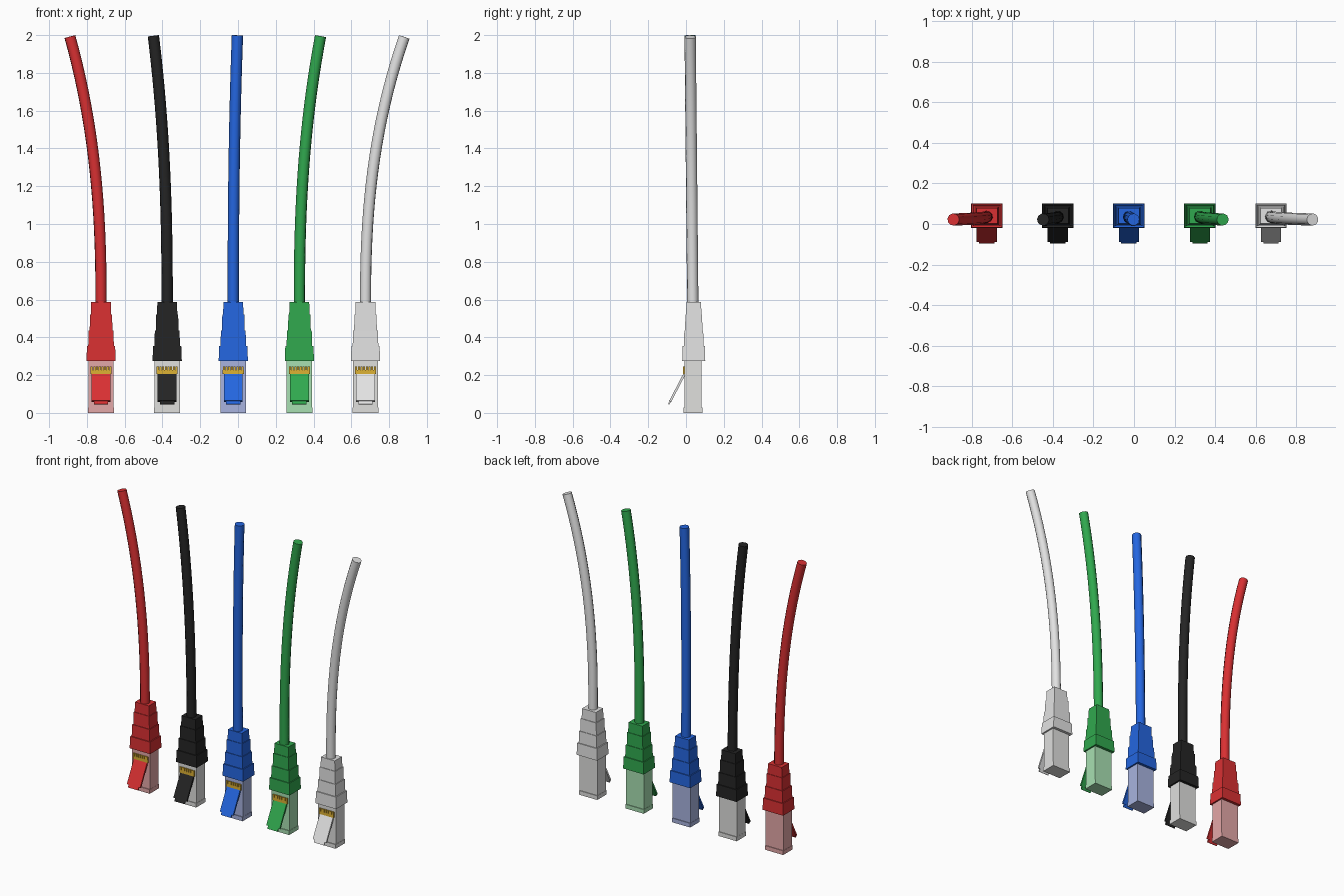
import bpy, bmesh, math
from mathutils import Vector

if "Cube" in bpy.data.objects:
    bpy.data.objects.remove(bpy.data.objects["Cube"])


def material(name, srgb):
    col = [(c / 255 / 12.92 if c < 11 else ((c / 255 + 0.055) / 1.055) ** 2.4) for c in srgb] + [1]
    m = bpy.data.materials.new(name)
    m.use_nodes = True
    m.diffuse_color = col
    m.node_tree.nodes["Principled BSDF"].inputs["Base Color"].default_value = col
    return m


red = material("red", (217, 48, 50))
black = material("black", (36, 36, 36))
blue = material("blue", (36, 102, 224))
green = material("green", (48, 168, 78))
white = material("white", (226, 226, 226))
gold = material("gold", (222, 178, 52))
clear = material("clear_grey", (224, 224, 222))
clear_red = material("clear_red", (228, 168, 168))
clear_blue = material("clear_blue", (168, 180, 224))
clear_green = material("clear_green", (168, 224, 178))


def make_object(name, bm, mat):
    bmesh.ops.recalc_face_normals(bm, faces=bm.faces)
    me = bpy.data.meshes.new(name)
    bm.to_mesh(me)
    bm.free()
    me.materials.append(mat)
    ob = bpy.data.objects.new(name, me)
    bpy.context.collection.objects.link(ob)
    return ob


def add_block(bm, x, y, z0, z1, w, d, taper=1.0):
    """Upright block, optionally narrowed towards its top."""
    for v in bmesh.ops.create_cube(bm, size=1)["verts"]:
        top = v.co.z > 0
        s = taper if top else 1
        v.co = Vector((x + v.co.x * w * s, y + v.co.y * d * s, z1 if top else z0))


def connector_body(cx, name, mat):
    bm = bmesh.new()
    add_block(bm, cx, 0.038, 0.028, 0.29, 0.134, 0.09)
    add_block(bm, cx, 0.038, 0, 0.028, 0.137, 0.1)
    make_object(name + "_plug", bm, mat)


def strain_relief(cx, name, mat):
    # stepped boot, each tier slightly tapered
    bm = bmesh.new()
    tiers = [(0.275, 0.355, 0.155, 0.122), (0.355, 0.435, 0.136, 0.104),
             (0.435, 0.52, 0.121, 0.092), (0.52, 0.588, 0.108, 0.081)]
    for z0, z1, w, d in tiers:
        add_block(bm, cx, 0.041, z0, z1, w, d, 0.96)
    make_object(name + "_boot", bm, mat)


def contacts(cx, name):
    # bar with eight pins
    bm = bmesh.new()
    add_block(bm, cx, -0.008, 0.207, 0.226, 0.112, 0.014)
    for i in range(8):
        add_block(bm, cx + (i - 3.5) * 0.0142, -0.008, 0.226, 0.246, 0.011, 0.014)
    make_object(name + "_contacts", bm, gold)


def latch(cx, name, mat):
    # slanted lever with a narrower tip
    bm = bmesh.new()
    top, tip = Vector((0, -0.006, 0.21)), Vector((0, -0.092, 0.045))
    along = (tip - top).normalized()
    out = Vector((0, along.z, -along.y))
    for a, b, w, t in [(0, 0.9, 0.1, 0.012), (0.9, 1, 0.076, 0.008)]:
        for v in bmesh.ops.create_cube(bm, size=1)["verts"]:
            p = top.lerp(tip, b if v.co.z < 0 else a)
            v.co = p + out * (v.co.y * t) + Vector((cx + v.co.x * w, 0, 0))
    make_object(name + "_latch", bm, mat)


def cable(cx, bend, name, mat):
    radius, z0, steps, power = 0.03, 0.57, 20, 2.4
    tilt = math.atan(power * abs(bend) / (2 - z0))
    z1 = 2 - radius * math.sin(tilt)
    cu = bpy.data.curves.new(name + "_cable", "CURVE")
    cu.dimensions = "3D"
    cu.bevel_depth = radius
    cu.bevel_resolution = 3
    cu.use_fill_caps = True
    sp = cu.splines.new("POLY")
    sp.points.add(steps)
    for i, p in enumerate(sp.points):
        t = i / steps
        p.co = (cx + bend * t ** power, 0.036 - 0.014 * t, z0 + (z1 - z0) * t, 1)
    cu.materials.append(mat)
    ob = bpy.data.objects.new(name + "_cable", cu)
    bpy.context.collection.objects.link(ob)
    bpy.ops.object.select_all(action="DESELECT")
    ob.select_set(True)
    bpy.context.view_layer.objects.active = ob
    bpy.ops.object.convert(target="MESH")
    bpy.ops.object.shade_smooth_by_angle(angle=math.radians(40))


# five plugs in a row, cables fanning outwards
cords = [("red", red, clear_red, -0.165), ("black", black, clear, -0.073),
         ("blue", blue, clear_blue, 0.022), ("green", green, clear_green, 0.112),
         ("white", white, clear, 0.205)]
for i, (name, mat, plug_mat, bend) in enumerate(cords):
    cx = -0.725 + 0.35 * i
    connector_body(cx, name, plug_mat)
    strain_relief(cx, name, mat)
    contacts(cx, name)
    latch(cx, name, mat)
    cable(cx, bend, name, mat)
